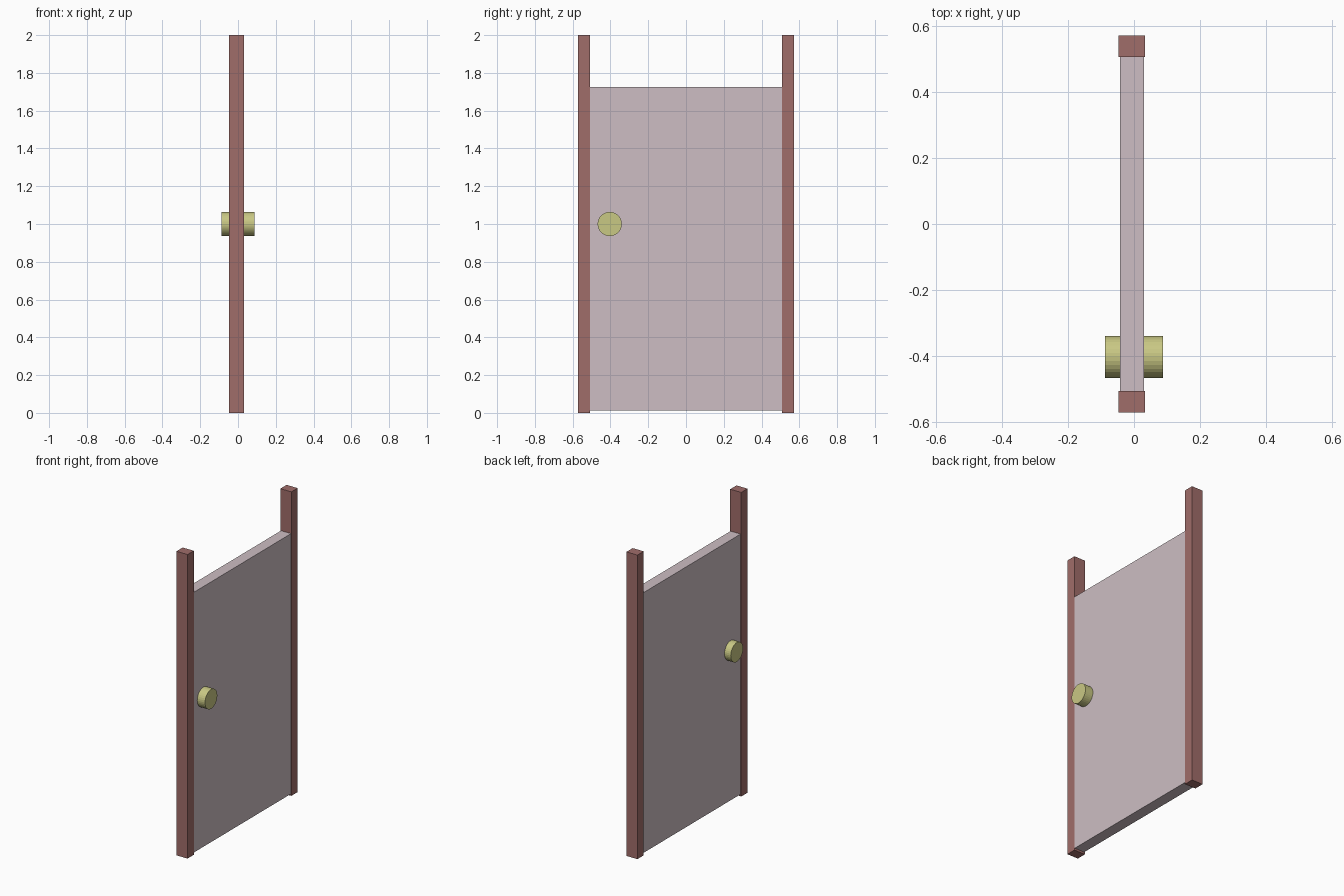
import bpy
import math

if "Cube" in bpy.data.objects:
    bpy.data.objects.remove(bpy.data.objects["Cube"])


def material(name, srgb):
    m = bpy.data.materials.new(name)
    lin = [((c / 255 + 0.055) / 1.055) ** 2.4 for c in srgb]
    m.diffuse_color = (*lin, 1.0)
    m.use_nodes = True
    m.node_tree.nodes["Principled BSDF"].inputs["Base Color"].default_value = m.diffuse_color
    return m


wood = material("red_brown", (160, 109, 106))
pale = material("pale_mauve", (205, 190, 195))
brass = material("dull_yellow", (201, 200, 132))


def box(name, lo, hi, mat):
    centre = [(a + b) / 2 for a, b in zip(lo, hi)]
    bpy.ops.mesh.primitive_cube_add(size=1, location=centre)
    o = bpy.context.object
    o.name = name
    o.scale = [b - a for a, b in zip(lo, hi)]
    bpy.ops.object.transform_apply(location=False, rotation=False, scale=True)
    o.data.materials.append(mat)
    return o


# Side posts
for name, y0, y1 in (("left_post", -0.572, -0.507), ("right_post", 0.507, 0.572)):
    box(name, (-0.047, y0, 0), (0.033, y1, 2), wood)

# Door panel, slightly off the ground and thinner than the posts
box("door_panel", (-0.042, -0.507, 0.013), (0.031, 0.507, 1.725), pale)

# Round knob passing through the panel
bpy.ops.mesh.primitive_cylinder_add(
    vertices=32, radius=0.064, depth=0.175,
    location=(0, -0.404, 1.0), rotation=(0, math.pi / 2, 0))
knob = bpy.context.object
knob.name = "door_knob"
knob.data.materials.append(brass)
